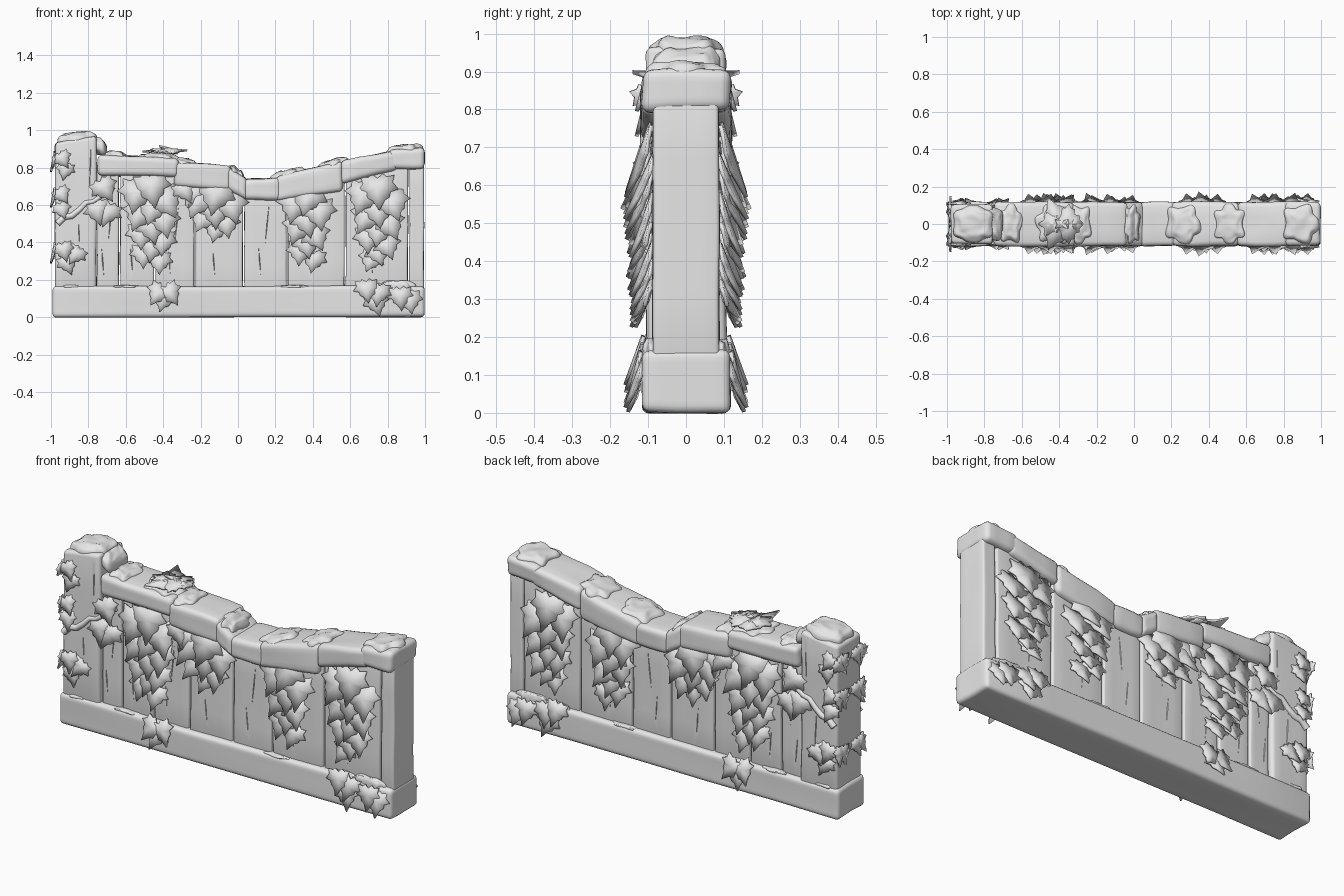
import bpy, bmesh, math, random
from mathutils import Matrix, Vector, noise

random.seed(4)
if "Cube" in bpy.data.objects:
    bpy.data.objects.remove(bpy.data.objects["Cube"], do_unlink=True)

GREY = (0.8, 0.8, 0.8, 1)
stone = bpy.data.materials.new("plain_grey")
stone.diffuse_color = GREY
stone.use_nodes = True
stone.node_tree.nodes["Principled BSDF"].inputs["Base Color"].default_value = GREY


def lerp(a, b, t):
    return a + (b - a) * t


def finish(name, bm):
    mesh = bpy.data.meshes.new(name)
    bmesh.ops.recalc_face_normals(bm, faces=bm.faces)
    bm.to_mesh(mesh)
    bm.free()
    mesh.materials.append(stone)
    obj = bpy.data.objects.new(name, mesh)
    bpy.context.collection.objects.link(obj)
    return obj


def activate(obj):
    bpy.ops.object.select_all(action="DESELECT")
    obj.select_set(True)
    bpy.context.view_layer.objects.active = obj


def smooth(obj, angle=40):
    activate(obj)
    bpy.ops.object.shade_smooth_by_angle(angle=math.radians(angle))


def block(name, x, bottom, top, depth, bevel=0.02, wobble=0.006, cuts=3):
    """Worn, bevelled block whose bottom and top edges may slope along x."""
    bm = bmesh.new()
    bmesh.ops.create_cube(bm, size=2)
    bmesh.ops.subdivide_edges(bm, edges=bm.edges[:], cuts=cuts, use_grid_fill=True)
    for v in bm.verts:
        u, w = (v.co.x + 1) / 2, (v.co.z + 1) / 2
        v.co = (lerp(*x, u), v.co.y * depth, lerp(lerp(*bottom, u), lerp(*top, u), w))
    corners = [e for e in bm.edges if e.calc_face_angle(0) > 0.9]
    bmesh.ops.bevel(bm, geom=corners, offset=bevel, segments=3, profile=0.5,
                    affect="EDGES", clamp_overlap=True)
    for v in bm.verts:
        v.co += noise.noise_vector(v.co * 7) * wobble
    return finish(name, bm)


def carve(obj, cracks, depth):
    """Cut narrow wood cracks (x, z, length, lean) into the front and back."""
    bm = bmesh.new()
    for x, z, length, lean in cracks:
        for side in (-1, 1):
            m = (Matrix.Translation((x, side * depth, z)) @ Matrix.Rotation(lean, 4, "Y")
                 @ Matrix.Diagonal((0.003, 0.008, length / 2, 1)))
            bmesh.ops.create_uvsphere(bm, u_segments=4, v_segments=2, radius=1, matrix=m)
    cutter = finish("crack_cutter", bm)
    cutter.hide_render = True
    mod = obj.modifiers.new("cracks", "BOOLEAN")
    mod.operation, mod.solver, mod.object = "DIFFERENCE", "EXACT", cutter
    activate(obj)
    bpy.ops.object.modifier_apply(modifier=mod.name)
    bpy.data.objects.remove(cutter, do_unlink=True)


# Base beam and left post
smooth(block("base_beam", (-0.99, 0.997), (0, 0), (0.165, 0.167), 0.116, 0.02, 0.005, 4))
post = block("left_post", (-0.978, -0.755), (0.14, 0.14), (0.93, 0.965), 0.105, 0.018)
carve(post, [(-0.79, 0.8, 0.22, 0.03), (-0.85, 0.45, 0.2, -0.05)], 0.105)
smooth(post)

# Coping stones: x range, bottom heights, top heights
copings = [
    ((-0.75, -0.32), (0.755, 0.75), (0.87, 0.85)),
    ((-0.34, -0.035), (0.7, 0.68), (0.83, 0.81)),
    ((-0.06, 0.05), (0.69, 0.62), (0.81, 0.74)),
    ((0.03, 0.23), (0.625, 0.625), (0.74, 0.745)),
    ((0.2, 0.56), (0.62, 0.675), (0.75, 0.835)),
    ((0.55, 0.85), (0.715, 0.785), (0.835, 0.89)),
    ((0.81, 0.997), (0.79, 0.795), (0.895, 0.91)),
]
for i, (xs, low, high) in enumerate(copings):
    smooth(block(f"coping_stone_{i + 1}", xs, low, high, 0.118, 0.025, 0.008, 2))


def coping_height(x, row):
    for c in copings:
        if c[0][0] <= x <= c[0][1]:
            return lerp(*c[row], (x - c[0][0]) / (c[0][1] - c[0][0]))
    return 0.8


# Upright planks with narrow gaps between them
joints = [-0.755, -0.632, -0.445, -0.23, 0.03, 0.262, 0.573, 0.913, 0.998]
for i, (a, b) in enumerate(zip(joints, joints[1:])):
    a, b = a + 0.004, b - 0.004
    tops = [coping_height(x, 1) + 0.05 for x in (a, b)]
    plank = block(f"plank_{i + 1}", (a, b), (0.14, 0.14), tops, 0.088, 0.01, 0.004)
    if b - a > 0.1:
        mid = (a + b) / 2
        carve(plank, [(mid + 0.01, 0.5, 0.22, 0.1), (mid - 0.03, 0.3, 0.16, -0.08)], 0.088)
    smooth(plank)


# Soft lobed clumps lying on the stones
def clump(name, centre, size, slope=0, lobes=5, lobing=0.13):
    bm = bmesh.new()
    bmesh.ops.create_icosphere(bm, subdivisions=4, radius=1)
    for v in bm.verts:
        turn = math.atan2(v.co.y, v.co.x)
        p = Vector([math.copysign(abs(c) ** 0.75, c) for c in v.co])
        swell = 1 + lobing * math.sin(lobes * turn + centre[0] * 9)
        p.x *= swell
        p.y *= swell
        p.z *= 1 + 0.3 * noise.noise(v.co * 2.5 + Vector(centre) * 9)
        v.co = Vector(centre) + Vector(a * b for a, b in zip(p, size))
        v.co.z += slope * (v.co.x - centre[0])
    smooth(finish(name, bm), 60)


clump("post_clump", (-0.86, 0, 0.945), (0.108, 0.095, 0.045), 0.1, 6, 0.06)
clump("post_side_clump", (-0.745, 0, 0.915), (0.045, 0.09, 0.045), -0.5, 4, 0.06)
for i, (x, width) in enumerate([(-0.66, 0.06), (-0.42, 0.1), (-0.29, 0.06), (-0.01, 0.04),
                                (0.26, 0.09), (0.51, 0.08), (0.89, 0.09)]):
    z = coping_height(x, 2)
    slope = (coping_height(x + 0.03, 2) - coping_height(x - 0.03, 2)) / 0.06
    clump(f"coping_clump_{i + 1}", (x, 0, z - 0.01), (width, 0.098, 0.033),
          max(-0.6, min(0.25, slope)), 5 + i % 2)
for i, (x, width, height) in enumerate([(-0.9, 0.05, 0.01), (-0.6, 0.07, 0.008),
                                        (0.3, 0.07, 0.008), (0.7, 0.07, 0.022),
                                        (0.85, 0.09, 0.032)]):
    for side in (-1, 1):
        clump(f"base_clump_{i + 1}_{'front' if side < 0 else 'back'}",
              (x, side * 0.093, 0.163), (width, 0.02, height))

# Half outline of a pointed ivy leaf, mirrored into a whole one
HALF = [(0, 0), (0.16, 0.14), (0.27, 0.04), (0.5, 0.08), (0.44, -0.14), (0.6, -0.34),
        (0.36, -0.42), (0.32, -0.58), (0.17, -0.68), (0, -1)]
OUTLINE = HALF + [(-x, z) for x, z in HALF[-2:0:-1]]


def add_leaf(bm, pos, size, roll=0, tilt=0.33, yaw=0):
    m = (Matrix.Translation(pos) @ Matrix.Rotation(yaw, 4, "Z") @ Matrix.Rotation(-tilt, 4, "X")
         @ Matrix.Rotation(roll, 4, "Y") @ Matrix.Scale(size, 4))

    def point(x, z, lift):
        return bm.verts.new(m @ Vector((x, -lift, z + 0.4)))

    hub = point(0, -0.3, 0.05)
    rim = [point(x, z, 0.3 * max(0, -z - 0.3) ** 2 - 0.06 * abs(x)) for x, z in OUTLINE]
    for a, b in zip(rim, rim[1:] + rim[:1]):
        bm.faces.new((hub, a, b))


def foliage(name, leaves):
    """Leaves are argument tuples for add_leaf; both faces of the wall get them."""
    bm = bmesh.new()
    for leaf in leaves:
        add_leaf(bm, *leaf)
    obj = finish(name, bm)
    smooth(obj, 35)
    thick = obj.modifiers.new("thickness", "SOLIDIFY")
    thick.thickness, thick.offset = 0.01, 0
    mirror = obj.modifiers.new("both_sides", "MIRROR")
    mirror.use_axis = (False, True, False)
    mirror.use_mirror_merge = False


# Hanging ivy: x, top height, bottom height, spread, leaf count
for i, (x, high, low, spread, count) in enumerate([
        (-0.46, 0.68, 0.29, 0.18, 12), (-0.12, 0.64, 0.46, 0.22, 7),
        (0.37, 0.63, 0.3, 0.15, 9), (0.75, 0.67, 0.3, 0.18, 11)]):
    leaves = []
    for k in range(count):
        t = k / (count - 1)
        shift = (0, -0.5, 0.5)[k % 3] * spread * (1 - 0.55 * t)
        leaves.append(((x + shift, -0.113 + 0.006 * t, lerp(high, low, t)), lerp(0.18, 0.12, t),
                       -shift * 3 + random.uniform(-0.3, 0.3), random.uniform(0.15, 0.32)))
    foliage(f"hanging_ivy_{i + 1}", leaves)

# Small sprigs on the base, branch, post and planks: depth, size, spots
sprigs = {
    "base_sprig_left": (0.128, 0.12, [(-0.4, 0.09), (-0.36, 0.12), (-0.43, 0.12)]),
    "base_sprig_right": (0.128, 0.12, [(0.69, 0.14), (0.75, 0.12), (0.74, 0.07),
                                       (0.87, 0.1), (0.92, 0.08)]),
    "branch_sprig": (0.108, 0.13, [(-0.75, 0.56), (-0.71, 0.68), (-0.7, 0.55)]),
    "post_sprig_low": (0.114, 0.1, [(-0.93, 0.35), (-0.87, 0.33), (-0.91, 0.28)]),
    "post_sprig_high": (0.112, 0.09, [(-0.935, 0.84), (-0.925, 0.78), (-0.94, 0.65),
                                      (-0.94, 0.57)]),
    "coping_sprig": (0.105, 0.12, [(-0.28, 0.67), (-0.24, 0.65)])}
for name, (y, size, spots) in sprigs.items():
    foliage(name, [((x, -y, z), size, random.uniform(-0.6, 0.6), random.uniform(0.08, 0.22))
                   for x, z in spots])

# Ivy around the outer end of the post
foliage("post_end_ivy", [((-0.985, y, z), 0.09, random.uniform(-0.5, 0.5), 0.04, -math.pi / 2)
                         for z in (0.83, 0.64, 0.34) for y in (-0.09, -0.06)])

# Leaves lying on top of the coping
foliage("coping_top_leaves", [((-0.42, -0.045, 0.885), 0.17, 0.4, 1.45),
                              ((-0.36, -0.02, 0.892), 0.13, 2.2, 1.45)])

# Creeping branch on both faces of the post
for side in (-1, 1):
    data = bpy.data.curves.new("creeping_branch", "CURVE")
    data.dimensions = "3D"
    data.bevel_depth, data.bevel_resolution = 0.018, 2
    data.use_fill_caps = True
    path = data.splines.new("POLY")
    path.points.add(8)
    for k, p in enumerate(path.points):
        t = k / 8
        p.co = (lerp(-0.965, -0.66, t), side * lerp(0.11, 0.097, t),
                lerp(0.5, 0.7, t) + 0.012 * math.sin(k * 2), 1)
        p.radius = 1 - 0.4 * t
    path.use_smooth = True
    data.materials.append(stone)
    branch = bpy.data.objects.new("creeping_branch_" + ("front" if side < 0 else "back"), data)
    bpy.context.collection.objects.link(branch)
